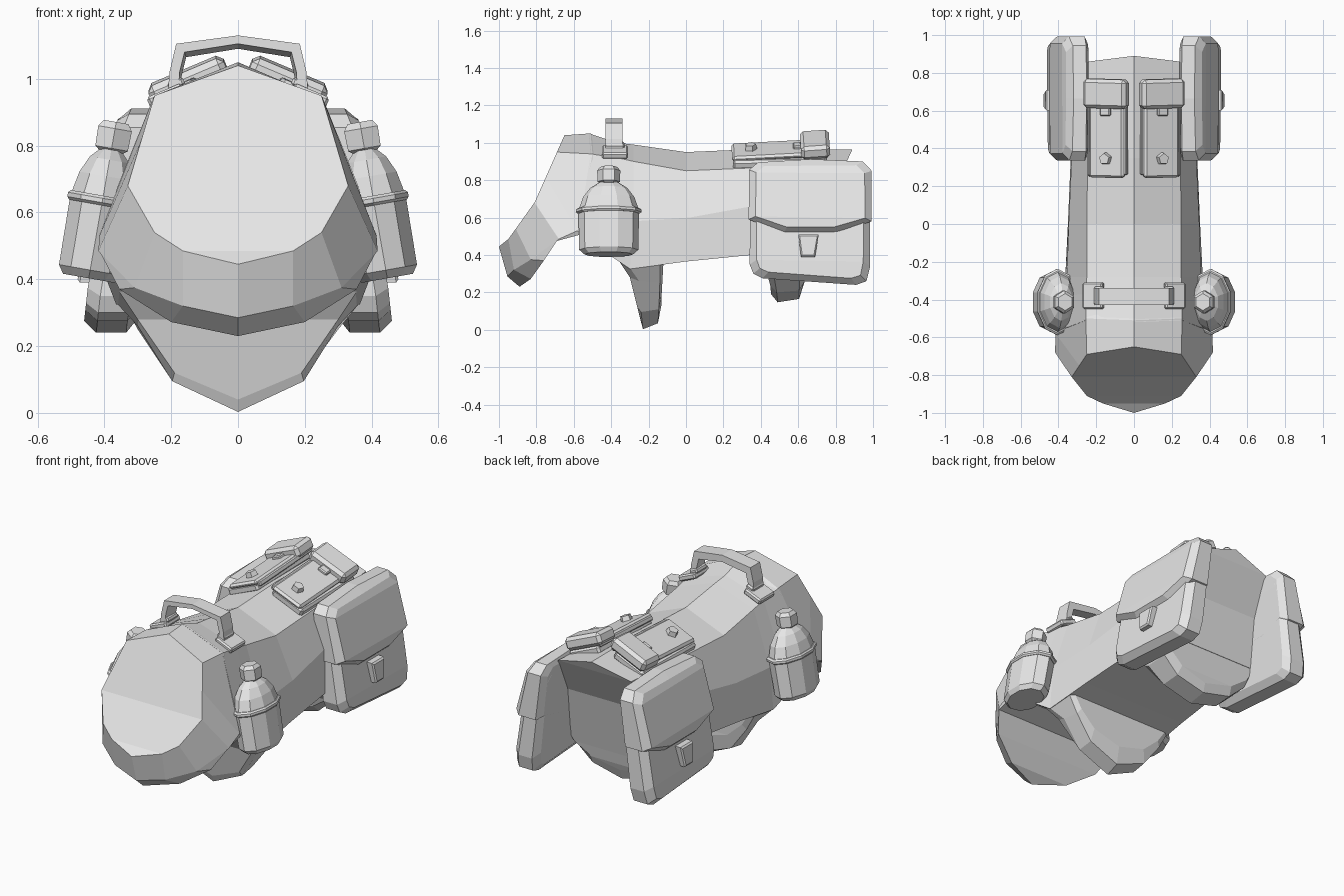
import bpy, bmesh, math
from mathutils import Matrix, Vector

if "Cube" in bpy.data.objects:
    bpy.data.objects.remove(bpy.data.objects["Cube"])

GREY = (0.8, 0.8, 0.8, 1)
grey = bpy.data.materials.new("plain_grey")
grey.use_nodes = True
grey.diffuse_color = GREY
grey.node_tree.nodes["Principled BSDF"].inputs["Base Color"].default_value = GREY


def finish(name, bm, mirror=False, matrix=None):
    """Turn a bmesh into a flat shaded object, mirrored over x if asked."""
    if matrix is not None:
        bm.transform(matrix)
    bmesh.ops.recalc_face_normals(bm, faces=bm.faces)
    mesh = bpy.data.meshes.new(name)
    bm.to_mesh(mesh)
    bm.free()
    mesh.materials.append(grey)
    obj = bpy.data.objects.new(name, mesh)
    bpy.context.collection.objects.link(obj)
    if mirror:
        obj.modifiers.new("Mirror", 'MIRROR').use_mirror_merge = False
    return obj


def loft(name, rings, mirror=False, matrix=None):
    """Skin a row of rings; the ends are closed with cross strips."""
    bm = bmesh.new()
    loops = [[bm.verts.new(p) for p in ring] for ring in rings]
    n = len(loops[0])
    for a, b in zip(loops, loops[1:]):
        for i in range(n):
            j = (i + 1) % n
            bm.faces.new((a[i], a[j], b[j], b[i]))
    for ring in (loops[0], loops[-1]):
        i = 0
        while i + 1 <= n - i - 1:
            ids = list(dict.fromkeys((i, i + 1, n - i - 1, (n - i) % n)))
            if len(ids) > 2:
                bm.faces.new([ring[k] for k in ids])
            i += 1
    return finish(name, bm, mirror, matrix)


def whole(half):
    """Complete a half ring with its mirror image."""
    return half + [(-x, y, z) for x, y, z in reversed(half) if x > 0]


def placed(centre, tilt, pitch=0):
    return (Matrix.Translation(centre) @ Matrix.Rotation(math.radians(pitch), 4, 'X')
            @ Matrix.Rotation(math.radians(tilt), 4, 'Y'))


def box(name, size, matrix, bevel=0.008):
    bm = bmesh.new()
    bmesh.ops.create_cube(bm, size=1, matrix=Matrix.Diagonal((*size, 1)))
    bmesh.ops.bevel(bm, geom=bm.edges[:], offset=bevel, segments=1, affect='EDGES')
    return finish(name, bm, True, matrix)


# Chest guard: neck opening, lower band, underside
loft("chest_guard", [whole(r) for r in (
    [(0, -.65, 1.04), (.25, -.69, .95), (.29, -.75, .815), (.33, -.81, .68),
     (.25, -.91, .54), (.165, -.95, .485), (0, -1, .445)],
    [(0, -.51, 1.05), (.255, -.5, .94), (.415, -.58, .53), (.418, -.68, .485),
     (.31, -.83, .375), (.165, -.92, .32), (0, -.955, .285)],
    [(0, -.48, 1.03), (.25, -.47, .93), (.41, -.56, .51), (.41, -.69, .475),
     (.355, -.76, .37), (.2, -.83, .272), (0, -.89, .23)])])

# Torso shell
loft("torso_shell", [whole(r) for r in (
    [(0, -.52, 1.05), (.255, -.51, .94), (.36, -.55, .68), (.41, -.565, .515)],
    [(0, -.37, 1.0), (.252, -.37, .92), (.36, -.38, .6), (.39, -.395, .39)],
    [(0, -.28, .99), (.25, -.28, .9), (.355, -.28, .58), (.365, -.3, .325)],
    [(0, 0, .95), (.25, 0, .85), (.345, .02, .6), (.35, 0, .365)],
    [(0, .35, .965), (.245, .35, .865), (.33, .35, .66), (.335, .35, .4)],
    [(0, .89, .965), (.24, .86, .9), (.325, .74, .68), (.335, .67, .4)])])

# Belly straps hanging below the torso
loft("front_belly_strap", [whole(r) for r in (
    [(0, -.3, .45), (.36, -.36, .37), (.3, -.3, .28), (.19, -.26, .12), (0, -.24, .04)],
    [(0, -.25, .45), (.365, -.3, .33), (.3, -.25, .26), (.197, -.24, .095), (0, -.23, .003)],
    [(0, -.2, .45), (.355, -.14, .35), (.3, -.14, .25), (.195, -.145, .11), (0, -.15, .035)],
    [(0, -.16, .45), (.34, -.12, .37), (.28, -.125, .28), (.18, -.13, .19), (0, -.13, .14)])])
loft("rear_belly_strap", [whole(r) for r in (
    [(0, .4, .45), (.33, .37, .4), (.28, .43, .31), (.18, .45, .24), (0, .455, .19)],
    [(0, .5, .45), (.335, .45, .39), (.29, .47, .29), (.19, .485, .2), (0, .49, .147)],
    [(0, .55, .45), (.335, .62, .39), (.29, .61, .3), (.19, .605, .21), (0, .605, .165)],
    [(0, .6, .45), (.32, .67, .41), (.28, .65, .33), (.18, .635, .26), (0, .62, .22)])])

# Carry handle, its underside lower at the back, and its feet
outer = [(-.21, .96), (-.205, 1.02), (-.185, 1.105), (0, 1.13),
         (.185, 1.105), (.205, 1.02), (.21, .96)]
inner = [(-.178, .96), (-.175, 1.02), (-.16, 1.08), (0, 1.105),
         (.16, 1.08), (.175, 1.02), (.178, .96)]
loft("carry_handle", [[(a, -.43, b), (a, -.34, b), (c * .97, -.34, d - .015), (c, -.43, d)]
                      for (a, b), (c, d) in zip(outer, inner)])
box("handle_foot", (.115, .14, .035), placed((.215, -.38, .95), 23))
box("handle_foot_cap", (.05, .1, .03), placed((.185, -.38, .985), 23))


# Saddle pouches: leaning slabs with a chamfered rim, thinner towards the top
def slab(name, outline, layers):
    centre = sum((Vector(p) for p in outline), Vector((0, 0))) / len(outline)
    rings = []
    for x, inset in layers:
        ring = []
        for p in outline:
            y, z = Vector(p) + (centre - Vector(p)).normalized() * inset
            taper = max(0, z - .74) * 2.3 * (x - .275)
            ring.append((x + .11 * (.6 - z) - taper, y, z))
        rings.append(ring)
    return loft(name, rings, mirror=True)


slab("saddle_pouch",
     [(.665, .89), (.39, .875), (.345, .85), (.34, .35), (.36, .3), (.41, .275),
      (.91, .24), (.965, .26), (.985, .34), (.985, .83), (.94, .88)],
     [(.268, .05), (.295, 0), (.385, 0), (.425, .045)])
slab("pouch_flap",
     [(.665, .912), (.385, .895), (.337, .855), (.335, .59), (.52, .515),
      (.81, .515), (.993, .58), (.993, .85), (.945, .9)],
     [(.268, .045), (.293, 0), (.405, 0), (.445, .04)])
slab("pouch_buckle", [(.6, .51), (.615, .39), (.69, .39), (.71, .51)],
     [(.4, 0), (.45, 0), (.458, .012)])

# Flasks leaning against the shoulders
lean = placed((.447, -.413, .403), -10)


def turned(name, profile, sides, flat):
    rings = []
    for r, h in profile:
        angles = [2 * math.pi * (i + .5) / sides for i in range(sides)]
        rings.append([(r * flat * math.cos(a), r * math.sin(a), h) for a in angles])
    return loft(name, rings, mirror=True, matrix=lean)


turned("flask_body", [(.13, 0), (.158, .025), (.162, .22), (.158, .25), (.138, .31),
                      (.1, .36), (.05, .392)], 10, .63)
turned("flask_band", [(.165, .222), (.176, .23), (.176, .243), (.165, .251)], 10, .63)
turned("flask_cap", [(.045, .385), (.06, .395), (.062, .455), (.045, .475)], 6, .95)

# Back panels lying on the sloping top
SLOPE = 23
box("back_panel_base", (.21, .5, .05), placed((.145, .5, .922), SLOPE, 1), .012)
box("back_panel_cover", (.2, .385, .03), placed((.143, .437, .957), SLOPE, 3), .012)
box("back_panel_roll", (.245, .155, .075), placed((.148, .69, .99), SLOPE, 4), .018)
box("back_panel_rail", (.022, .49, .03), placed((.045, .505, .99), SLOPE, 3), .006)
box("back_panel_clasp", (.06, .045, .03), placed((.15, .595, .98), SLOPE, 3), .006)

# Five sided studs on the panels
bm = bmesh.new()
bmesh.ops.create_cone(bm, cap_ends=True, segments=5, radius1=.036, radius2=.03, depth=.035)
finish("panel_stud", bm, True, placed((.152, .345, .976), SLOPE, 3))
